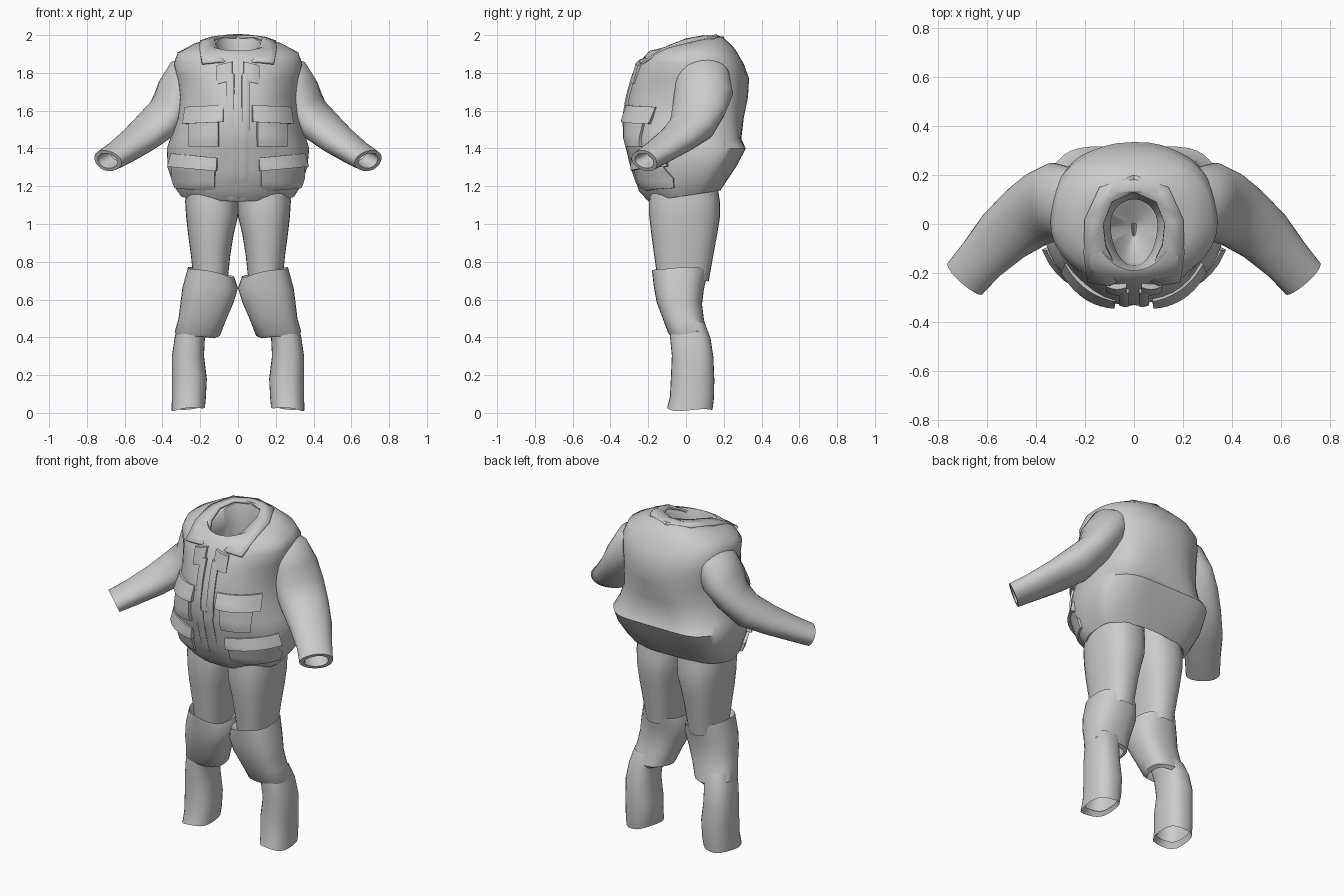
import bpy, bmesh, math
from mathutils import Vector

cube = bpy.data.objects.get("Cube")
if cube:
    bpy.data.objects.remove(cube)

cloth = bpy.data.materials.new("light_grey_cloth")
cloth.use_nodes = True
cloth.diffuse_color = (0.6, 0.6, 0.6, 1)
shader = cloth.node_tree.nodes["Principled BSDF"]
shader.inputs["Base Color"].default_value = (0.6, 0.6, 0.6, 1)
shader.inputs["Roughness"].default_value = 0.9


def loft(name, rows, closed=True, thickness=0, angle=45):
    """Skin rows of points into a smooth sheet or tube."""
    bm = bmesh.new()
    grid = [[bm.verts.new(p) for p in row] for row in rows]
    n = len(grid[0])
    for a, b in zip(grid, grid[1:]):
        for i in range(n if closed else n - 1):
            j = (i + 1) % n
            bm.faces.new((a[i], a[j], b[j], b[i]))
    bmesh.ops.recalc_face_normals(bm, faces=bm.faces)
    mesh = bpy.data.meshes.new(name)
    bm.to_mesh(mesh)
    bm.free()
    mesh.materials.append(cloth)
    ob = bpy.data.objects.new(name, mesh)
    bpy.context.collection.objects.link(ob)
    if thickness:
        mod = ob.modifiers.new("thickness", "SOLIDIFY")
        mod.thickness = thickness
        mod.offset = 0
    bpy.ops.object.select_all(action="DESELECT")
    ob.select_set(True)
    bpy.context.view_layer.objects.active = ob
    bpy.ops.object.shade_smooth_by_angle(angle=math.radians(angle))
    return ob


def power(v, p):
    return math.copysign(abs(v) ** (2 / p), v)


# Jacket body sections: height, half width, front y, back y, tilt, back squareness
BODY = [
    (1.18, .27, -.16, .15, .15, 2.6),
    (1.15, .30, -.20, .18, .15, 2.8),
    (1.20, .335, -.25, .21, .1, 3),
    (1.30, .37, -.285, .27, .03, 3.4),
    (1.40, .375, -.31, .32, 0, 3.6),
    (1.45, .36, -.325, .295, 0, 3),
    (1.56, .325, -.33, .305, 0, 2.7),
    (1.67, .31, -.31, .325, 0, 2.6),
    (1.77, .32, -.28, .33, 0, 2.6),
    (1.85, .34, -.25, .305, 0, 2.6),
    (1.905, .32, -.22, .26, .08, 2.5),
    (1.945, .24, -.195, .21, .15, 2.3),
    (1.965, .16, -.19, .16, .25, 2),
    (1.945, .12, -.18, .13, .4, 2),
    (1.86, .095, -.17, .10, .2, 2),
    (1.70, .10, -.16, .12, 0, 2),
    (1.62, .01, -.05, .0, 0, 2),
]


def body_ring(z, hw, yf, yb, tilt, square, n=48):
    ring = []
    for i in range(n):
        a = math.tau * i / n
        c, s = math.cos(a), math.sin(a)
        p = square if s > 0 else 2
        x = hw * power(c, p)
        y = power(s, p) * (yb if s > 0 else -yf)
        fold = 1 + .012 * math.sin(7 * a + 9 * z) * (1.13 < z < 1.8)
        ring.append((x * fold, y * fold, z + tilt * y))
    return ring


loft("jacket_body", [body_ring(*r) for r in BODY], angle=50)


def on_front(x, z, lift):
    """Point lifted off the jacket front at a given x and height."""
    rows = BODY[1:12]
    for lo, hi in zip(rows, rows[1:]):
        if z <= hi[0]:
            break
    t = max(0, min(1, (z - lo[0]) / (hi[0] - lo[0])))
    hw, yf = (lo[k] + (hi[k] - lo[k]) * t for k in (1, 2))
    x = max(-.97 * hw, min(.97 * hw, x))
    y = yf * math.sqrt(1 - (x / hw) ** 2)
    out = Vector((x / hw ** 2, y / yf ** 2, 0)).normalized()
    return Vector((x, y, z)) + out * lift


def patch(name, s, x0, x1, z0, z1, top, bottom, slope=0, n=10):
    """Raised cloth panel whose rim sinks into the jacket."""
    rows = []
    for j in range(n + 1):
        v = min(max((j - 1) / (n - 2), 0), 1)
        row = []
        for i in range(n + 1):
            u = min(max((i - 1) / (n - 2), 0), 1)
            rim = i in (0, n) or j in (0, n)
            lift = bottom + (top - bottom) * v
            lift *= .7 + .3 * math.sin(math.pi * u)
            x = x0 + (x1 - x0) * u
            z = z0 + (z1 - z0) * v + slope * (x - x0)
            row.append(on_front(s * x, z, -.015 if rim else lift))
        rows.append(row)
    loft(name, rows, closed=False, angle=35)


def leg_ring(s, z, x0, x1, y0, y1, slope=0, n=28, p=2.4):
    ring = []
    for i in range(n):
        a = math.tau * i / n
        c, d = power(math.cos(a), p), power(math.sin(a), p)
        x = (x0 + x1) / 2 + c * (x1 - x0) / 2
        y = (y0 + y1) / 2 + d * (y1 - y0) / 2
        ring.append((s * x, y, z + slope * c + .005 * math.sin(3 * a)))
    return ring


# Trouser sections: height, inner x, outer x, front y, back y, slope
THIGH = [
    (1.25, -.01, .27, -.18, .16), (1.12, -.005, .28, -.195, .18),
    (1.04, .0, .275, -.195, .18), (.95, .022, .265, -.185, .165),
    (.84, .04, .25, -.17, .145), (.70, .055, .235, -.15, .12),
]
KNEE = [
    (.70, .05, .24, -.15, .10), (.745, .02, .265, -.18, .115, .025),
    (.66, .0, .295, -.17, .095), (.58, .025, .305, -.155, .085),
    (.50, .06, .315, -.125, .095), (.42, .095, .335, -.095, .115, .01),
    (.40, .12, .32, -.08, .10),
]
SHIN = [
    (.48, .14, .315, -.08, .10), (.40, .175, .335, -.085, .13),
    (.30, .18, .35, -.075, .145), (.18, .165, .35, -.08, .15),
    (.08, .17, .35, -.085, .148), (.022, .175, .352, -.10, .14, -.008),
    (.05, .19, .34, -.075, .13),
]

# Sleeve sections: centre, half width, half height
SLEEVE = [
    ((.22, .09, 1.81), .13, .09), ((.27, .09, 1.785), .145, .11),
    ((.315, .09, 1.70), .157, .115), ((.365, .07, 1.60), .15, .10),
    ((.44, .03, 1.515), .137, .095), ((.53, -.05, 1.445), .12, .08),
    ((.62, -.145, 1.38), .10, .068), ((.69, -.22, 1.335), .095, .06),
]


def sleeve_rings(s, n=28):
    rings = []
    centres = [Vector(c) for c, w, h in SLEEVE]
    last = len(centres) - 1
    for k, (c, w, h) in enumerate(SLEEVE):
        d = (centres[min(k + 1, last)] - centres[max(k - 1, 0)]).normalized()
        side = d.cross(Vector((0, 0, 1))).normalized()
        up = side.cross(d)
        # The cuff gains a rim folded back inside the sleeve
        folds = [(1, 0)] if k < last else [(1, 0), (.72, .0), (.62, -.09)]
        for size, push in folds:
            ring = []
            for i in range(n):
                a = math.tau * i / n
                wave = size * (1 + .03 * math.sin(3 * a + 2 * k))
                p = centres[k] + d * push + wave * (
                    side * w * math.cos(a) + up * h * math.sin(a))
                ring.append((s * p.x, p.y, p.z))
            rings.append(ring)
    return rings


COLLAR_IN = [(0, .13, 1.99), (.09, .09, 1.992), (.125, 0, 1.975),
             (.115, -.09, 1.94), (.08, -.16, 1.90), (.035, -.215, 1.85)]
COLLAR_OUT = [(0, .20, 1.985), (.14, .15, 1.985), (.20, .02, 1.965),
              (.205, -.12, 1.925), (.19, -.235, 1.85), (.10, -.25, 1.86)]

for s, side in ((1, "left"), (-1, "right")):
    loft("sleeve_" + side, sleeve_rings(s))
    for part, table in (("thigh", THIGH), ("knee", KNEE), ("shin", SHIN)):
        loft(f"trouser_{part}_{side}", [leg_ring(s, *r) for r in table])

    # Collar leaf with a shorter lapel below it
    rows = [[(s * x, y, z) for x, y, z in row] for row in (COLLAR_IN, COLLAR_OUT)]
    loft("collar_" + side, rows, closed=False, thickness=.014)
    patch("lapel_" + side, s, .03, .11, 1.76, 1.86, .022, .012, -.25)

    # Front closing strips and pockets
    patch("placket_" + side, s, .006, .055, 1.13, 1.50, .008, .012)
    patch("placket_upper_" + side, s, .02, .06, 1.48, 1.80, .016, .008)
    patch("chest_pocket_" + side, s, .10, .25, 1.41, 1.57, .022, .03)
    patch("chest_flap_" + side, s, .075, .275, 1.54, 1.63, .012, .036, -.05)
    patch("hip_pocket_" + side, s, .12, .34, 1.17, 1.31, .02, .025, .1)
    patch("hip_flap_" + side, s, .11, .35, 1.28, 1.35, .01, .04, .1)
